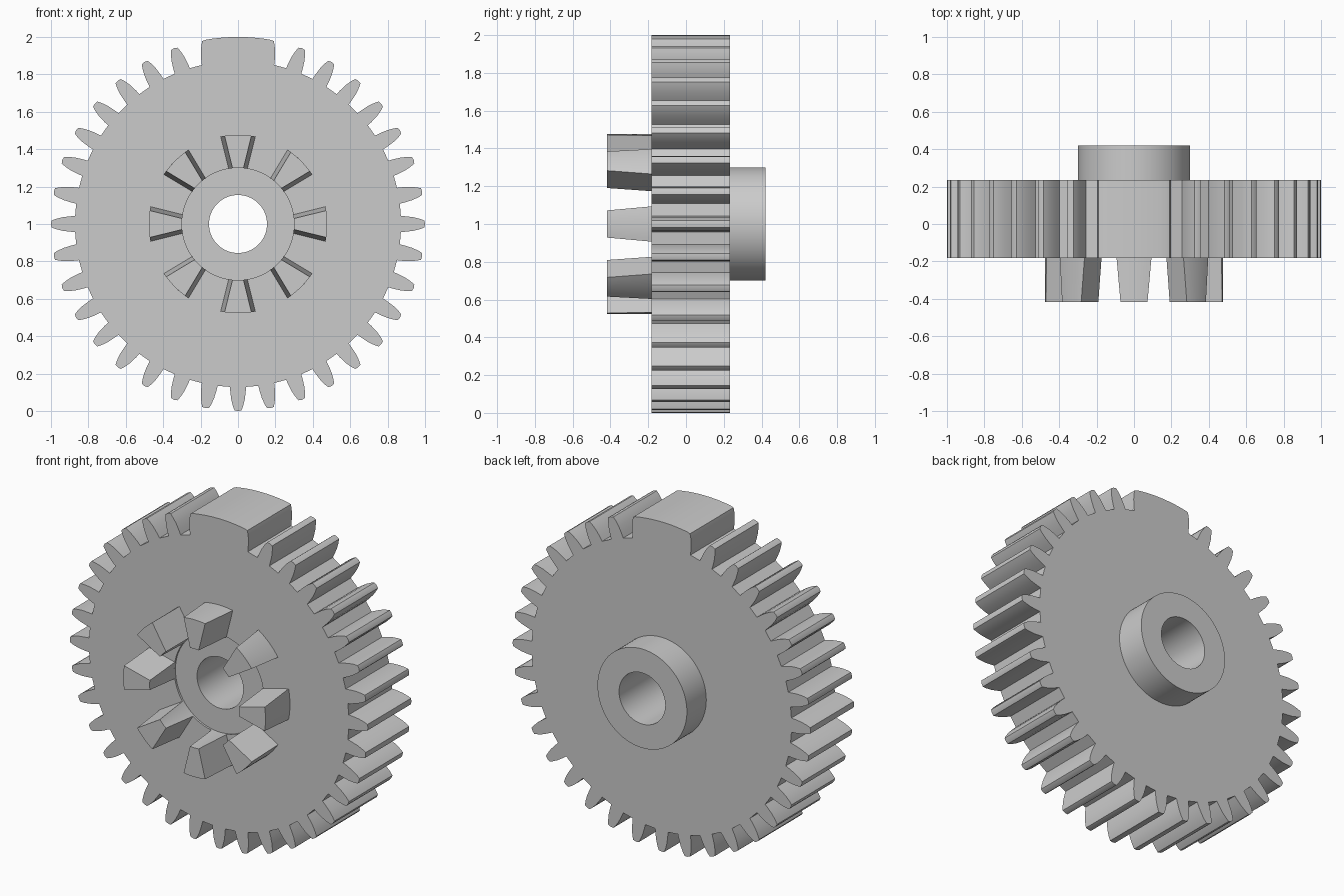
import bpy, bmesh, math
from mathutils import Matrix

cube = bpy.data.objects.get("Cube")
if cube:
    bpy.data.objects.remove(cube)

grey = bpy.data.materials.new("plain_grey")
grey.use_nodes = True
colour = (0.6, 0.6, 0.6, 1)
grey.diffuse_color = colour
grey.node_tree.nodes["Principled BSDF"].inputs["Base Color"].default_value = colour

BORE, HUB, ROOT, TIP = 0.155, 0.3, 0.872, 1.0
FRONT, BACK = -0.183, 0.234


def finish(obj, angle=30):
    """Weld, colour and smooth a finished part."""
    bm = bmesh.new()
    bm.from_mesh(obj.data)
    bmesh.ops.remove_doubles(bm, verts=bm.verts, dist=1e-5)
    bmesh.ops.recalc_face_normals(bm, faces=bm.faces)
    bm.to_mesh(obj.data)
    bm.free()
    obj.data.materials.clear()
    obj.data.materials.append(grey)
    bpy.ops.object.select_all(action='DESELECT')
    obj.select_set(True)
    bpy.context.view_layer.objects.active = obj
    bpy.ops.object.shade_smooth_by_angle(angle=math.radians(angle))


def circle(radius, count=96):
    return [(radius * math.cos(math.tau * i / count),
             radius * math.sin(math.tau * i / count)) for i in range(count)]


def plate(name, outlines, y0, y1):
    """Extrude filled outlines (later ones are holes) from y0 to y1."""
    curve = bpy.data.curves.new(name, 'CURVE')
    curve.dimensions = '2D'
    curve.fill_mode = 'BOTH'
    curve.extrude = (y1 - y0) / 2
    for points in outlines:
        spline = curve.splines.new('POLY')
        spline.points.add(len(points) - 1)
        for p, (x, z) in zip(spline.points, points):
            p.co = (x, z, 0, 1)
        spline.use_cyclic_u = True
    obj = bpy.data.objects.new(name, curve)
    bpy.context.collection.objects.link(obj)
    obj.matrix_world = Matrix.Translation((0, (y0 + y1) / 2, 1)) @ Matrix.Rotation(math.pi / 2, 4, 'X')
    bpy.ops.object.select_all(action='DESELECT')
    obj.select_set(True)
    bpy.context.view_layer.objects.active = obj
    bpy.ops.object.convert(target='MESH')
    finish(bpy.context.object)


# Tooth flank as (radius, half width); three teeth at the top merge into one block
FLANK = [(ROOT, 0.043), (0.9, 0.041), (0.94, 0.036), (0.975, 0.027), (TIP - 0.003, 0.018)]
TEETH = 36


def gear_outline():
    polar = []
    for i in range(TEETH):
        deg = i * 360 / TEETH
        centre = math.radians(deg)
        rising = [(r, centre - math.asin(w / r)) for r, w in FLANK]
        falling = [(r, centre + math.asin(w / r)) for r, w in reversed(FLANK)]
        if deg == 80:
            polar += rising
        elif deg == 90:
            polar += [(TIP, centre + math.radians(d)) for d in range(-10, 11, 2)]
        elif deg == 100:
            polar += falling
        else:
            polar += rising + [(TIP, centre)] + falling
    return [(r * math.cos(a), r * math.sin(a)) for r, a in polar]


# Toothed wheel and the hub that passes through it
plate("gear_wheel", [gear_outline(), circle(HUB)], FRONT, BACK)
plate("hub", [circle(HUB), circle(BORE)], FRONT + 0.012, 0.42)


def clutch_dog(index):
    """Tapered wedge standing on the front face."""
    bm = bmesh.new()
    rings = []
    for y, inner_half, outer_half in ((FRONT + 0.01, 0.051, 0.094), (-0.418, 0.029, 0.072)):
        ring = []
        for radius, half, way in ((HUB, inner_half, 1), (0.477, outer_half, -1)):
            spread = math.asin(half / radius)
            for step in range(-4, 5):
                a = spread * way * step / 4
                ring.append(bm.verts.new((radius * math.sin(a), y, radius * math.cos(a))))
        rings.append(ring)
        bm.faces.new(ring)
    count = len(rings[0])
    for i in range(count):
        j = (i + 1) % count
        bm.faces.new((rings[0][i], rings[0][j], rings[1][j], rings[1][i]))
    bm.transform(Matrix.Translation((0, 0, 1)) @ Matrix.Rotation(math.tau * index / 8, 4, 'Y'))
    mesh = bpy.data.meshes.new("clutch_dog")
    bm.to_mesh(mesh)
    bm.free()
    obj = bpy.data.objects.new(f"clutch_dog_{index + 1}", mesh)
    bpy.context.collection.objects.link(obj)
    finish(obj)


for n in range(8):
    clutch_dog(n)
